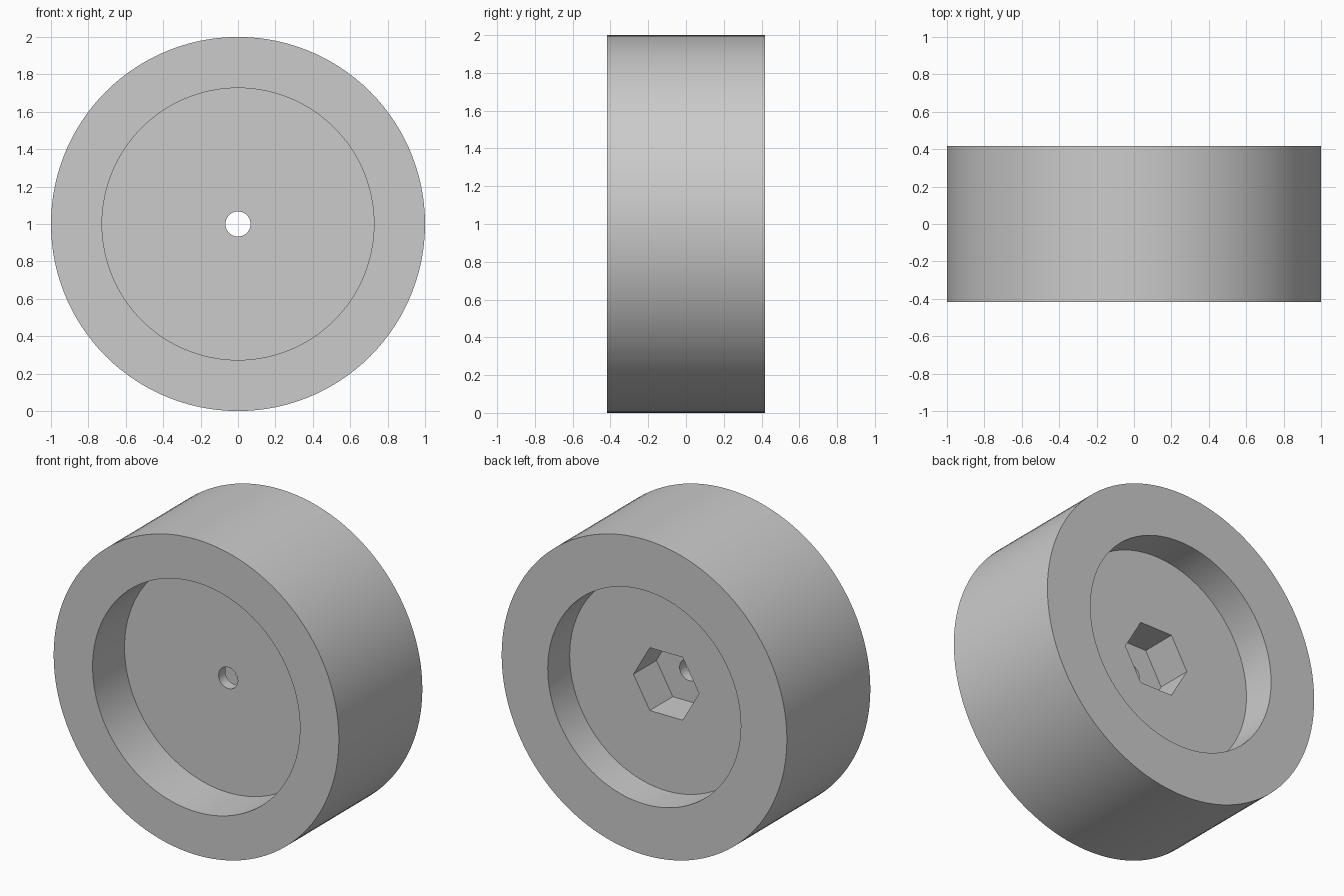
import bpy
import bmesh
from math import cos, sin, pi, radians

cube = bpy.data.objects.get("Cube")
if cube:
    bpy.data.objects.remove(cube, do_unlink=True)

SEGMENTS = 120
HALF_WIDTH = 0.418
FRONT_FLOOR = -HALF_WIDTH + 0.32
BACK_FLOOR = HALF_WIDTH - 0.22
HEX_FLOOR = BACK_FLOOR - 0.23

grey = bpy.data.materials.new("light grey")
grey.use_nodes = True
colour = (0.6, 0.6, 0.6, 1)
grey.diffuse_color = colour
grey.node_tree.nodes["Principled BSDF"].inputs["Base Color"].default_value = colour


def ring(bm, radius, y, hexagonal=False):
    """Ring of vertices about the axle; a hexagonal one has corners on +x and -x."""
    verts = []
    for i in range(SEGMENTS):
        a = 2 * pi * i / SEGMENTS
        r = radius
        if hexagonal:
            r *= cos(pi / 6) / cos(a % (pi / 3) - pi / 6)
        verts.append(bm.verts.new((r * cos(a), y, 1 + r * sin(a))))
    return verts


# Closed section: tread, front recess, axle hole, hex nut pocket, back recess
bm = bmesh.new()
rings = [
    ring(bm, 1.0, HALF_WIDTH),
    ring(bm, 1.0, -HALF_WIDTH),
    ring(bm, 0.727, -HALF_WIDTH),
    ring(bm, 0.727, FRONT_FLOOR),
    ring(bm, 0.067, FRONT_FLOOR),
    ring(bm, 0.067, HEX_FLOOR),
    ring(bm, 0.23, HEX_FLOOR, True),
    ring(bm, 0.23, BACK_FLOOR, True),
    ring(bm, 0.677, BACK_FLOOR),
    ring(bm, 0.677, HALF_WIDTH),
]
for k, a in enumerate(rings):
    b = rings[(k + 1) % len(rings)]
    for i in range(SEGMENTS):
        j = (i + 1) % SEGMENTS
        bm.faces.new((a[i], a[j], b[j], b[i]))
bmesh.ops.recalc_face_normals(bm, faces=bm.faces)

mesh = bpy.data.meshes.new("wheel")
bm.to_mesh(mesh)
bm.free()
mesh.materials.append(grey)
wheel = bpy.data.objects.new("wheel", mesh)
bpy.context.collection.objects.link(wheel)

# Smooth round walls with crisp rims and hex corners
bpy.ops.object.select_all(action="DESELECT")
wheel.select_set(True)
bpy.context.view_layer.objects.active = wheel
bpy.ops.object.shade_smooth_by_angle(angle=radians(30))
